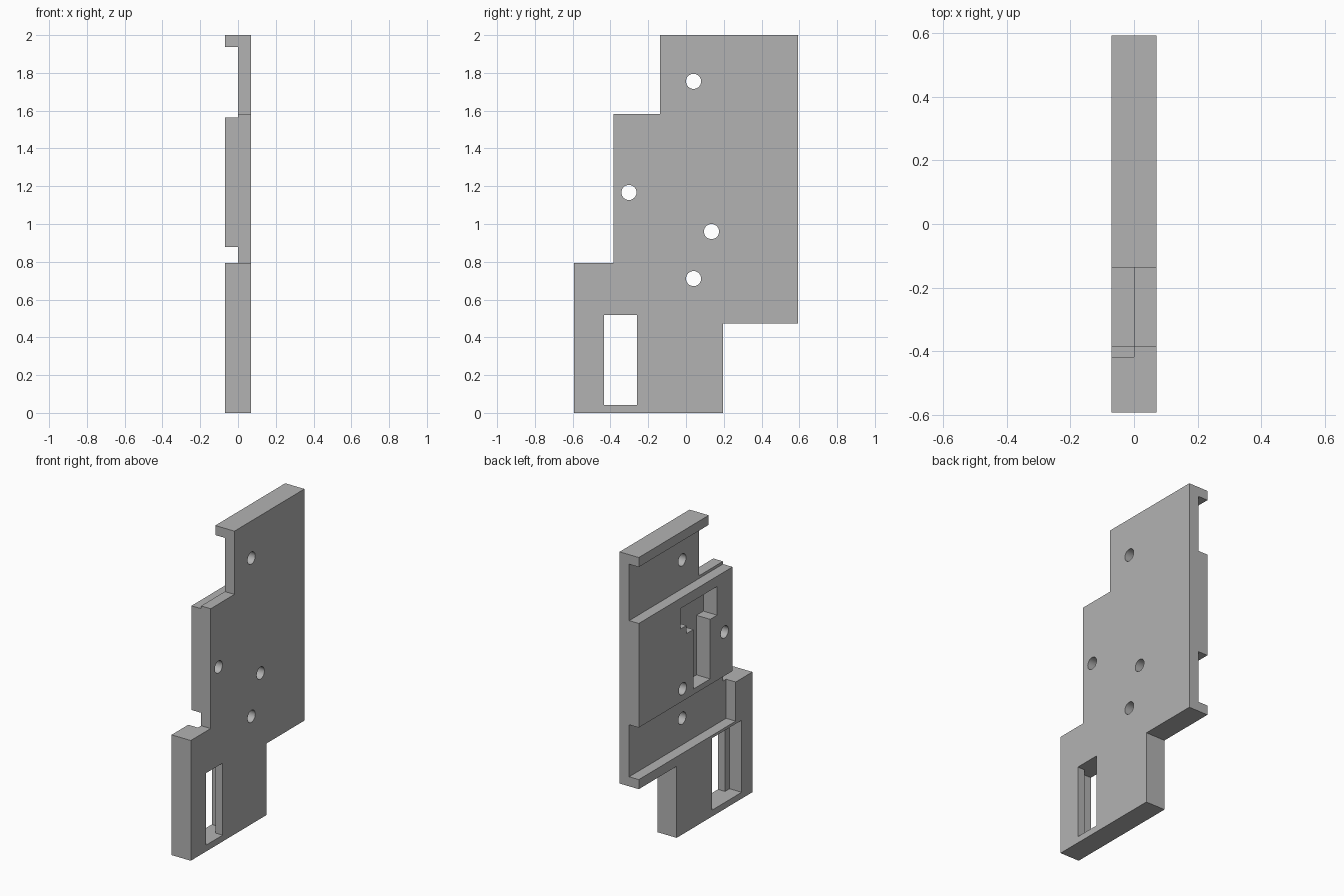
import bpy, bmesh, math

if "Cube" in bpy.data.objects:
    bpy.data.objects.remove(bpy.data.objects["Cube"], do_unlink=True)

BACK, FRONT, OUT = -0.07, 0.07, 0.2   # plate faces and cutter overshoot along x

grey = bpy.data.materials.new("plain grey")
grey.use_nodes = True
colour = (0.45, 0.45, 0.45, 1)
grey.diffuse_color = colour
grey.node_tree.nodes["Principled BSDF"].inputs["Base Color"].default_value = colour


def prism(name, outline, x0, x1):
    """Extrude a (y, z) outline along x."""
    bm = bmesh.new()
    face = bm.faces.new([bm.verts.new((x0, y, z)) for y, z in outline])
    side = bmesh.ops.extrude_face_region(bm, geom=[face])["geom"]
    moved = [v for v in side if isinstance(v, bmesh.types.BMVert)]
    bmesh.ops.translate(bm, verts=moved, vec=(x1 - x0, 0, 0))
    bmesh.ops.recalc_face_normals(bm, faces=bm.faces)
    mesh = bpy.data.meshes.new(name)
    bm.to_mesh(mesh)
    bm.free()
    mesh.materials.append(grey)
    obj = bpy.data.objects.new(name, mesh)
    bpy.context.collection.objects.link(obj)
    return obj


def rect(y0, y1, z0, z1):
    return [(y0, z0), (y1, z0), (y1, z1), (y0, z1)]


def circle(y, z, r, n=32):
    angles = [math.tau * i / n for i in range(n)]
    return [(y + r * math.cos(a), z + r * math.sin(a)) for a in angles]


# Stepped plate
plate = prism("stepped_plate", [
    (-0.592, 0), (0.197, 0), (0.197, 0.472), (0.592, 0.472), (0.592, 2),
    (-0.137, 2), (-0.137, 1.583), (-0.385, 1.583), (-0.385, 0.793),
    (-0.592, 0.793)], BACK, FRONT)

# Stepped pocket in the raised middle block
pocket = [(-0.152, 0.915), (0.023, 0.915), (0.023, 1.308), (0.095, 1.308),
          (0.095, 1.362), (0.157, 1.362), (0.157, 1.497), (-0.224, 1.497),
          (-0.224, 1.308), (-0.152, 1.308)]

cuts = [
    ("upper_channel", rect(-0.8, 0.8, 1.565, 1.937), -OUT, 0),
    ("lower_channel", rect(-0.418, 0.8, 0.535, 0.878), -OUT, 0),
    ("block_pocket", pocket, -OUT, 0.03),
    ("slot_recess", rect(-0.48, -0.173, 0.042, 0.517), -OUT, 0.018),
    ("slot", rect(-0.433, -0.26, 0.042, 0.517), -OUT, OUT),
]
# Screw holes
for y, z in [(0.04, 1.755), (-0.302, 1.167), (0.135, 0.96), (0.04, 0.711)]:
    cuts.append(("screw_hole", circle(y, z, 0.04), -OUT, OUT))

bpy.ops.object.select_all(action="DESELECT")
bpy.context.view_layer.objects.active = plate
plate.select_set(True)
for name, outline, x0, x1 in cuts:
    cutter = prism(name, outline, x0, x1)
    cutter.hide_render = True
    mod = plate.modifiers.new(name, "BOOLEAN")
    mod.operation, mod.solver, mod.object = "DIFFERENCE", "EXACT", cutter
    bpy.ops.object.modifier_apply(modifier=mod.name)
    bpy.data.objects.remove(cutter, do_unlink=True)

bpy.ops.object.shade_smooth_by_angle(angle=math.radians(30))
